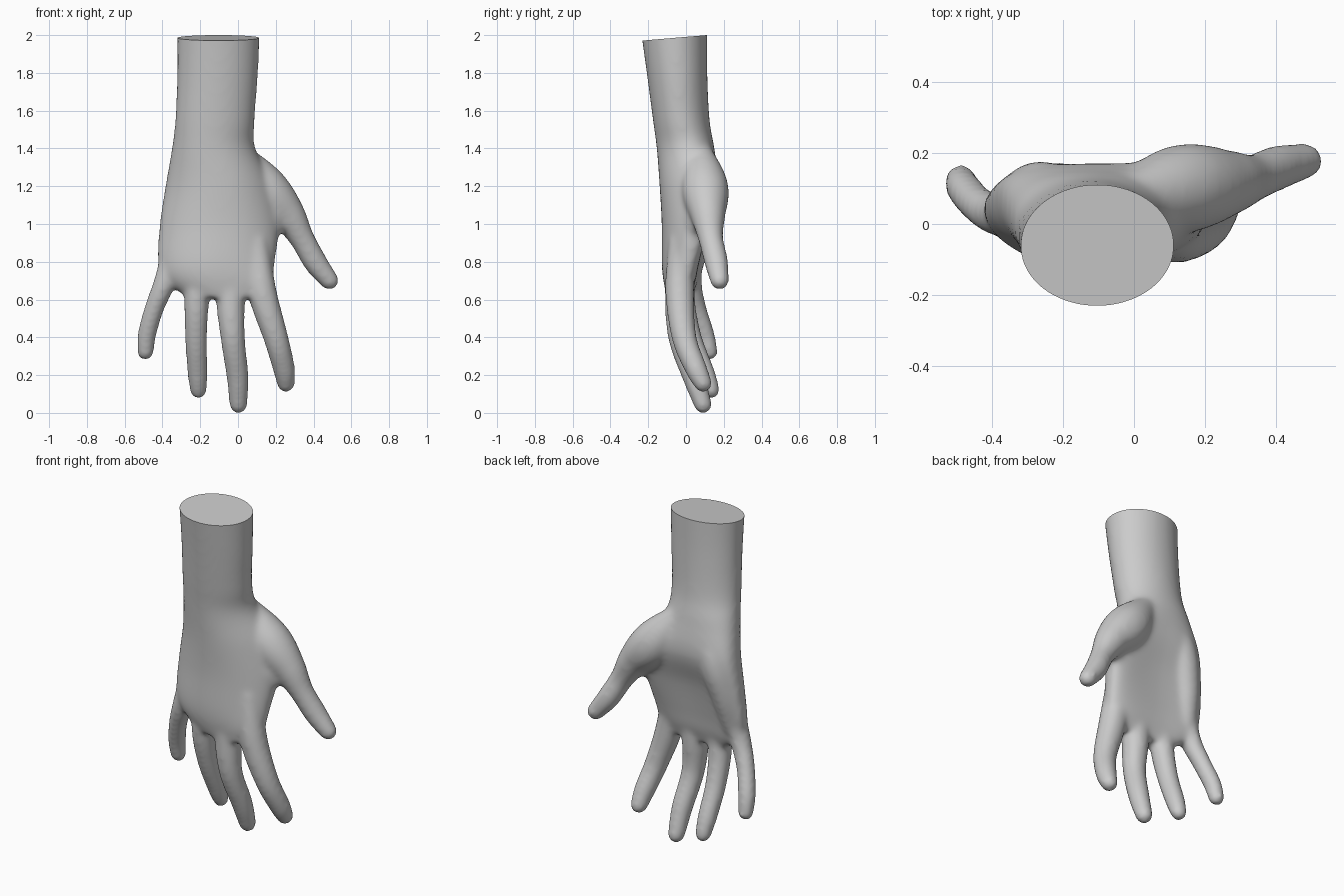
import bpy, bmesh, math
from mathutils import Vector, Matrix

if "Cube" in bpy.data.objects:
    bpy.data.objects.remove(bpy.data.objects["Cube"])

bm = bmesh.new()

# forearm and palm: z, x left, x right, y front, y back, bend left, bend right, boxiness
SECTIONS = [
    (2.10, -.322, .118, -.250, .112, 0, 0, 1),
    (1.80, -.322, .106, -.208, .113, 0, 0, 1),
    (1.55, -.332, .088, -.175, .125, 0, 0, 1),
    (1.40, -.350, .092, -.155, .150, .02, .02, .95),
    (1.20, -.384, .190, -.140, .170, .05, .07, .88),
    (1.00, -.414, .218, -.129, .110, .07, .07, .8),
    (.80, -.424, .195, -.129, .068, .07, .04, .8),
    (.70, -.385, .180, -.120, .050, .06, .02, .8),
    (.61, -.270, .140, -.100, .020, .04, .01, .8),
]


# smooth curve through a list of points of any dimension
def spline(pts, steps):
    first = [2 * p - q for p, q in zip(pts[0], pts[1])]
    last = [2 * p - q for p, q in zip(pts[-1], pts[-2])]
    pts = [first] + list(pts) + [last]
    out = []
    for quad in zip(pts, pts[1:], pts[2:], pts[3:]):
        for k in range(steps):
            t = k / steps
            out.append([.5 * (2 * b + (c - a) * t + (2 * a - 5 * b + 4 * c - d) * t * t
                              + (3 * b - a - 3 * c + d) * t ** 3)
                        for a, b, c, d in zip(*quad)])
    return out + [pts[-2]]


def ring(z, xl, xr, yf, yb, bl, br, p, n=48):
    verts = []
    for i in range(n):
        a = math.tau * i / n
        u, v = math.cos(a), math.sin(a)
        u = math.copysign(abs(u) ** p, u)
        v = math.copysign(abs(v) ** p, v)
        y = (yf + yb) / 2 + v * (yb - yf) / 2 + (bl if u < 0 else br) * u * u
        verts.append(bm.verts.new(((xl + xr) / 2 + u * (xr - xl) / 2, y, z)))
    return verts


rings = [ring(*s) for s in spline(SECTIONS, 5)]
for r0, r1 in zip(rings, rings[1:]):
    for i in range(len(r0)):
        j = (i + 1) % len(r0)
        bm.faces.new((r0[j], r0[i], r1[i], r1[j]))
bm.faces.new(rings[0])
bm.faces.new(rings[-1][::-1])

# fingers and palm pads: smooth chains of balls through (x, y, z, radius)
CHAINS = {
    "index": [(.09, -.02, .90, .070), (.128, -.033, .64, .074), (.20, -.01, .40, .063),
              (.242, .05, .24, .056), (.254, .09, .156, .045)],
    "middle": [(-.03, -.03, .90, .070), (-.04, -.035, .62, .074), (-.028, -.03, .40, .062),
               (-.002, .04, .19, .056), (.002, .09, .044, .045)],
    "ring": [(-.20, -.01, .90, .065), (-.218, -.02, .62, .064), (-.222, .025, .40, .056),
             (-.214, .10, .21, .051), (-.21, .135, .118, .041)],
    "little": [(-.325, .03, .90, .065), (-.385, .025, .70, .056), (-.441, .055, .56, .049),
               (-.481, .10, .42, .047), (-.490, .125, .322, .041)],
    "thumb": [(.00, .075, 1.36, .07), (.135, .10, 1.19, .122), (.255, .115, 1.06, .092),
              (.335, .13, .93, .064), (.408, .16, .80, .060), (.484, .178, .70, .047)],
    "thumb_web": [(.08, .04, 1.15, .08), (.16, .05, 1.04, .065), (.19, .06, .985, .05)],
    "heel_pad": [(-.21, .06, 1.36, .07), (-.26, .085, 1.17, .09), (-.31, .065, .98, .08),
                 (-.34, .03, .78, .06)],
}
for path in CHAINS.values():
    for x, y, z, r in spline(path, 14):
        bmesh.ops.create_icosphere(bm, subdivisions=3, radius=r + .004,
                                   matrix=Matrix.Translation((x, y, z)))

# fuse everything into one skin
mesh = bpy.data.meshes.new("hand")
bmesh.ops.recalc_face_normals(bm, faces=bm.faces)
bm.to_mesh(mesh)
bm.free()
raw = bpy.data.objects.new("hand_parts", mesh)
bpy.context.collection.objects.link(raw)
fuse = raw.modifiers.new("fuse", 'REMESH')
fuse.mode = 'VOXEL'
fuse.voxel_size = .012
soft = raw.modifiers.new("soften", 'SMOOTH')
soft.factor = .5
soft.iterations = 24
deps = bpy.context.evaluated_depsgraph_get()
skin = bpy.data.meshes.new_from_object(raw.evaluated_get(deps))
bpy.data.objects.remove(raw)

# slanted flat cut at the top of the forearm
bm = bmesh.new()
bm.from_mesh(skin)
cut = bmesh.ops.bisect_plane(bm, geom=bm.verts[:] + bm.edges[:] + bm.faces[:],
                             plane_co=(0, .11, 2.0), plane_no=(0, -.085, 1), clear_outer=True)
edges = [e for e in cut["geom_cut"] if isinstance(e, bmesh.types.BMEdge)]
bmesh.ops.holes_fill(bm, edges=edges, sides=0)
bm.to_mesh(skin)
bm.free()

hand = bpy.data.objects.new("hand", skin)
bpy.context.collection.objects.link(hand)
bpy.context.view_layer.objects.active = hand
hand.select_set(True)
bpy.ops.object.shade_smooth_by_angle(angle=math.radians(40))
